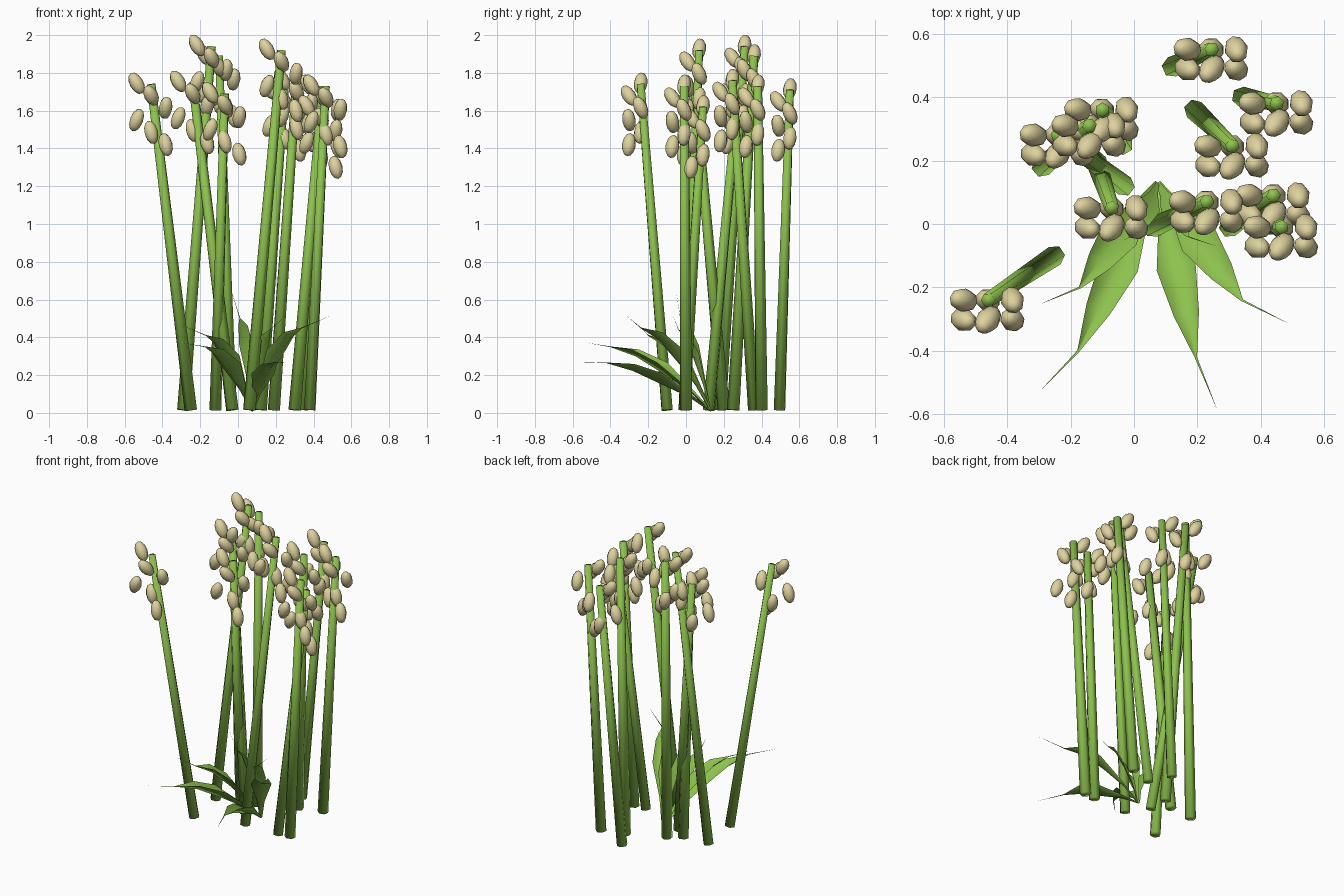
import bpy, bmesh, math
from mathutils import Vector

if "Cube" in bpy.data.objects:
    bpy.data.objects.remove(bpy.data.objects["Cube"])


def material(name, rgb):
    m = bpy.data.materials.new(name)
    m.diffuse_color = [((c / 255 + 0.055) / 1.055) ** 2.4 for c in rgb] + [1]
    m.use_nodes = True
    m.node_tree.nodes["Principled BSDF"].inputs["Base Color"].default_value = m.diffuse_color
    return m


green = material("reed_green", (142, 194, 78))
tan = material("seed_tan", (222, 210, 158))


def finish(bm, name, mat):
    for f in bm.faces:
        f.smooth = True
    me = bpy.data.meshes.new(name)
    bm.to_mesh(me)
    bm.free()
    me.materials.append(mat)
    ob = bpy.data.objects.new(name, me)
    bpy.context.collection.objects.link(ob)
    return ob


def stalk(base, tip, r0=0.033, r1=0.023, sides=6):
    """Tapered tube in one span, smooth over its end caps."""
    bm = bmesh.new()
    a, b = Vector(base), Vector(tip)
    q = (b - a).to_track_quat('Z', 'Y')
    lo, hi = [[bm.verts.new(p + q @ Vector((r * math.cos(s * math.tau / sides),
                                            r * math.sin(s * math.tau / sides), 0)))
               for s in range(sides)] for p, r in ((a, r0), (b, r1))]
    for s in range(sides):
        n = (s + 1) % sides
        bm.faces.new((lo[s], lo[n], hi[n], hi[s]))
    bm.faces.new(lo[::-1])
    bm.faces.new(hi)
    finish(bm, "stalk", green)


# Long axis of each seed in a cluster, top to bottom
AXES = [(-0.5, 0.1, 0.85), (-0.4, -0.5, 0.8), (0.12, -0.4, 0.9),
        (0.35, -0.15, 0.9), (-0.25, 0.1, 0.95), (-0.22, 0.15, 0.95)]


def seeds(tip):
    """Six seeds stepping down in two rows of three."""
    bm = bmesh.new()
    for i, axis in enumerate(AXES):
        pos = Vector(tip) + Vector(((i % 3 - 1) * 0.077, -0.062 * (i % 2), 0.005 - 0.065 * i))
        q = Vector(axis).to_track_quat('Z', 'Y')
        vs = bmesh.ops.create_uvsphere(bm, u_segments=8, v_segments=6, radius=1)["verts"]
        for v in vs:
            v.co = pos + q @ Vector((v.co.x * 0.037, v.co.y * 0.037, v.co.z * 0.063))
    finish(bm, "seed_cluster", tan)


# Stalks: base x, base y, tip x, tip y, tip z
STALKS = [(-0.25, -0.10, -0.46, -0.24, 1.74), (0.12, 0.495, 0.245, 0.55, 1.71),
          (0.34, 0.40, 0.45, 0.38, 1.73), (0.19, 0.36, 0.31, 0.245, 1.76),
          (0.06, -0.01, 0.23, 0.07, 1.92), (0.30, -0.01, 0.44, 0.09, 1.62),
          (0.38, 0.00, 0.465, -0.01, 1.73), (-0.12, 0.20, -0.07, 0.05, 1.69),
          (-0.29, 0.18, -0.14, 0.31, 1.94), (-0.035, 0.25, -0.10, 0.36, 1.89),
          (-0.03, 0.12, -0.24, 0.28, 1.75)]
for bx, by, tx, ty, tz in STALKS:
    stalk((bx, by, 0.015), (tx, ty, tz))
    seeds((tx, ty, tz))


def leaf(bend, tip, w=0.125):
    """Folded blade rising from the tuft, ending in a hair-thin point."""
    base, bend, tip = Vector((0.075, 0.13, 0.01)), Vector(bend), Vector(tip)
    side = (bend - base).cross(Vector((0, 0, 1))).normalized()
    bm = bmesh.new()
    rows = []
    for t, k in ((0, 0.15), (0.2, 0.35), (0.48, 1), (0.75, 0.65), (1, 0.06), (2, 0.005)):
        if t <= 1:
            p = base.lerp(bend, t)
            p.z = base.z + (bend.z - base.z) * (1 - (1 - t) ** 1.7)
        else:
            p = tip
        h = w * k / 2
        rows.append([bm.verts.new(p - side * h + Vector((0, 0, h * 0.45))),
                     bm.verts.new(p - Vector((0, 0, h * 0.45))),
                     bm.verts.new(p + side * h + Vector((0, 0, h * 0.45)))])
    for a, b in zip(rows, rows[1:]):
        for j in range(2):
            bm.faces.new((a[j], b[j], b[j + 1], a[j + 1]))
    for f in bm.faces:
        f.normal_update()
        if f.normal.z < 0:
            f.normal_flip()
    finish(bm, "leaf", green)


# Leaf tuft: bend point and tip
for bend, tip in [((-0.17, -0.20, 0.41), (-0.29, -0.25, 0.46)),
                  ((-0.175, -0.40, 0.35), (-0.29, -0.52, 0.37)),
                  ((0.195, -0.42, 0.265), (0.26, -0.58, 0.27)),
                  ((0.34, -0.24, 0.45), (0.48, -0.31, 0.51))]:
    leaf(bend, tip)
leaf((0.17, -0.04, 0.44), (0.26, -0.07, 0.52), 0.08)
leaf((0.01, -0.03, 0.50), (-0.03, -0.05, 0.63), 0.08)
